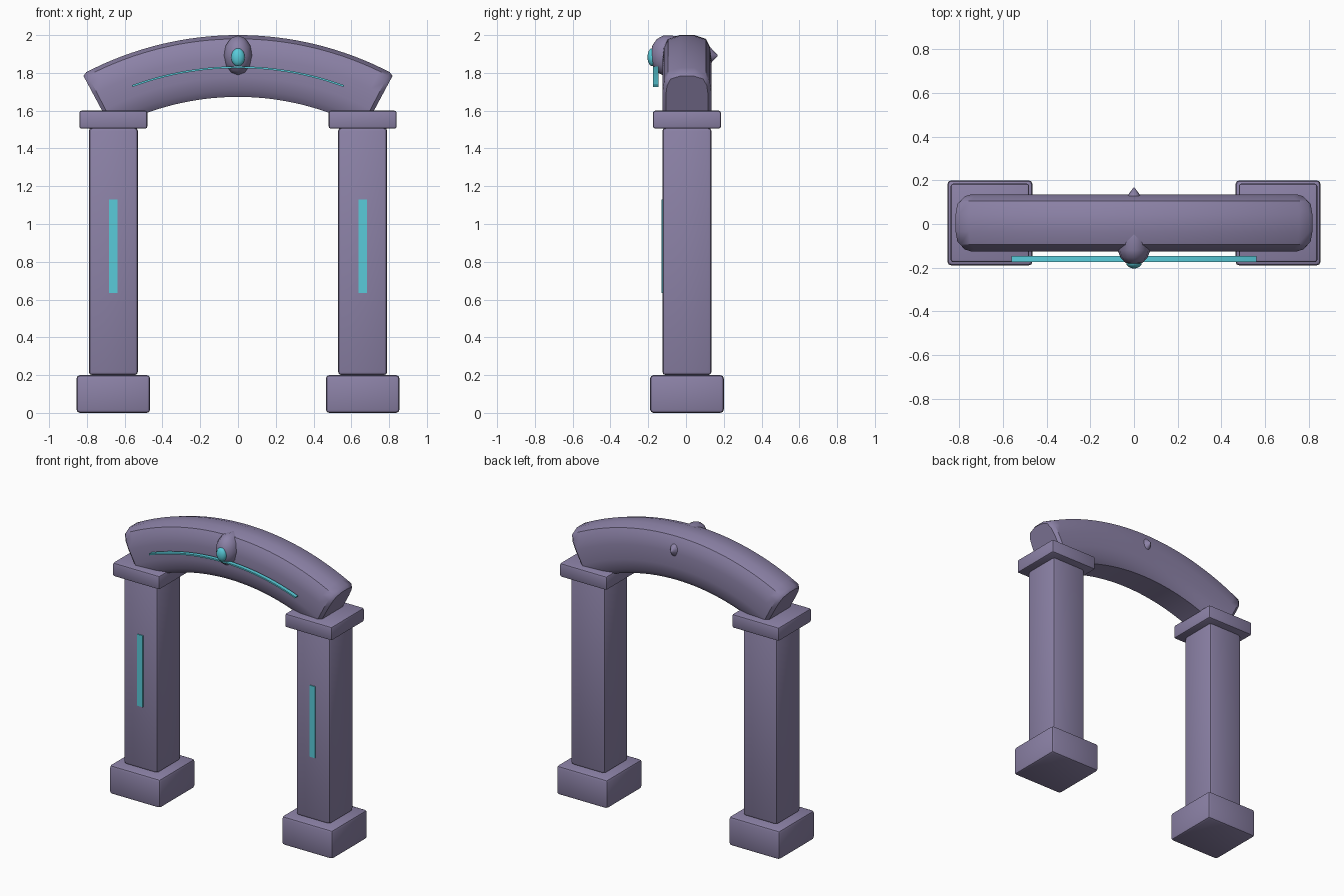
import bpy, bmesh, math
from mathutils import Vector

if "Cube" in bpy.data.objects:
    bpy.data.objects.remove(bpy.data.objects["Cube"])

CY = 0.005  # depth centre of the masonry


def material(name, rgb):
    m = bpy.data.materials.new(name)
    m.diffuse_color = (*rgb, 1)
    m.use_nodes = True
    m.node_tree.nodes["Principled BSDF"].inputs["Base Color"].default_value = m.diffuse_color
    return m


STONE = material("violet stone", (0.262, 0.223, 0.385))
GLOW = material("teal glow", (0.10, 0.60, 0.70))


def finish(bm, name, mat, angle=40):
    bmesh.ops.recalc_face_normals(bm, faces=bm.faces)
    me = bpy.data.meshes.new(name)
    bm.to_mesh(me)
    bm.free()
    me.materials.append(mat)
    ob = bpy.data.objects.new(name, me)
    bpy.context.collection.objects.link(ob)
    bpy.ops.object.select_all(action='DESELECT')
    ob.select_set(True)
    bpy.context.view_layer.objects.active = ob
    bpy.ops.object.shade_smooth_by_angle(angle=math.radians(angle))
    return ob


def block(name, lo, hi, mat, bevel):
    lo, hi = Vector(lo), Vector(hi)
    bm = bmesh.new()
    bmesh.ops.create_cube(bm, size=1)
    for v in bm.verts:
        v.co = (lo + hi) / 2 + v.co * (hi - lo)
    if bevel:
        bmesh.ops.bevel(bm, geom=bm.edges[:], offset=bevel, segments=2,
                        profile=0.5, affect='EDGES')
    return finish(bm, name, mat)


def loft(name, rings, mat, angle=40):
    bm = bmesh.new()
    loops = [[bm.verts.new(p) for p in ring] for ring in rings]
    n = len(loops[0])
    for a, b in zip(loops, loops[1:]):
        for i in range(n):
            j = (i + 1) % n
            bm.faces.new((a[i], a[j], b[j], b[i]))
    bm.faces.new(loops[0])
    bm.faces.new(loops[-1])
    return finish(bm, name, mat, angle)


def sweep(name, profile, cz, end, steps, mat, chamfer=0):
    """Sweep a (depth, radius) profile along an arc centred on x = 0."""
    mid = sum(r for _, r in profile) / len(profile)
    ycen = sum(y for y, _ in profile) / len(profile)
    stations = [(-end + 2 * end * i / steps, 1) for i in range(steps + 1)]
    if chamfer:  # slightly smaller end rings
        d = chamfer / mid
        stations = ([(-end, 0.86)] + [(t * (end - d) / end, 1) for t, _ in stations]
                    + [(end, 0.86)])
    rings = []
    for t, s in stations:
        ring = []
        for y, r in profile:
            rr = mid + (r - mid) * (s + 1) / 2
            ring.append((rr * math.sin(t), ycen + (y - ycen) * s, cz + rr * math.cos(t)))
        rings.append(ring)
    return loft(name, rings, mat)


# Pillars
for side, x in (("left", -0.66), ("right", 0.66)):
    for part, w, z0, z1, bev in (("base", 0.195, 0, 0.2, 0.018),
                                 ("column", 0.13, 0.2, 1.51, 0.018),
                                 ("capital", 0.18, 1.505, 1.6, 0.012)):
        block(f"{side}_{part}", (x - w, CY - w, z0), (x + w, CY + w, z1), STONE, bev)
    block(f"{side}_column_strip", (x - 0.022, -0.131, 0.635),
          (x + 0.022, -0.12, 1.13), GLOW, 0)

# Arch: rounded box section swept along an arc
half = [(0.04, 1.742), (0.10, 1.722), (0.122, 1.68), (0.13, 1.62),
        (0.13, 1.52), (0.118, 1.45), (0.09, 1.415)]
section = [(CY + y, r) for y, r in half] + [(CY - y, r) for y, r in reversed(half)]
sweep("arch", section, 0.258, math.radians(28.2), 32, STONE, 0.02)

# Thin glowing band floating before the arch
sweep("arch_band", [(-0.174, 1.613), (-0.174, 1.623), (-0.146, 1.623), (-0.146, 1.613)],
      0.212, math.asin(0.56 / 1.618), 32, GLOW)

# Keystone: blunt nose in front, pointed tail behind
sides = 12
nose = [(-0.186, 0.15), (-0.178, 0.5), (-0.155, 0.82), (-0.12, 1), (-0.04, 0.98),
        (0.05, 0.8), (0.13, 0.4), (0.168, 0.02)]
loft("keystone", [[(0.075 * k * math.cos(a), y, 1.892 + 0.106 * k * math.sin(a))
                   for a in (2 * math.pi * i / sides for i in range(sides))]
                  for y, k in nose], STONE, 50)

# Gem on the keystone
bm = bmesh.new()
bmesh.ops.create_uvsphere(bm, u_segments=16, v_segments=10, radius=1)
for v in bm.verts:
    v.co = Vector((v.co.x * 0.036, -0.178 + v.co.y * 0.026, 1.883 + v.co.z * 0.048))
finish(bm, "keystone_gem", GLOW, 60)
